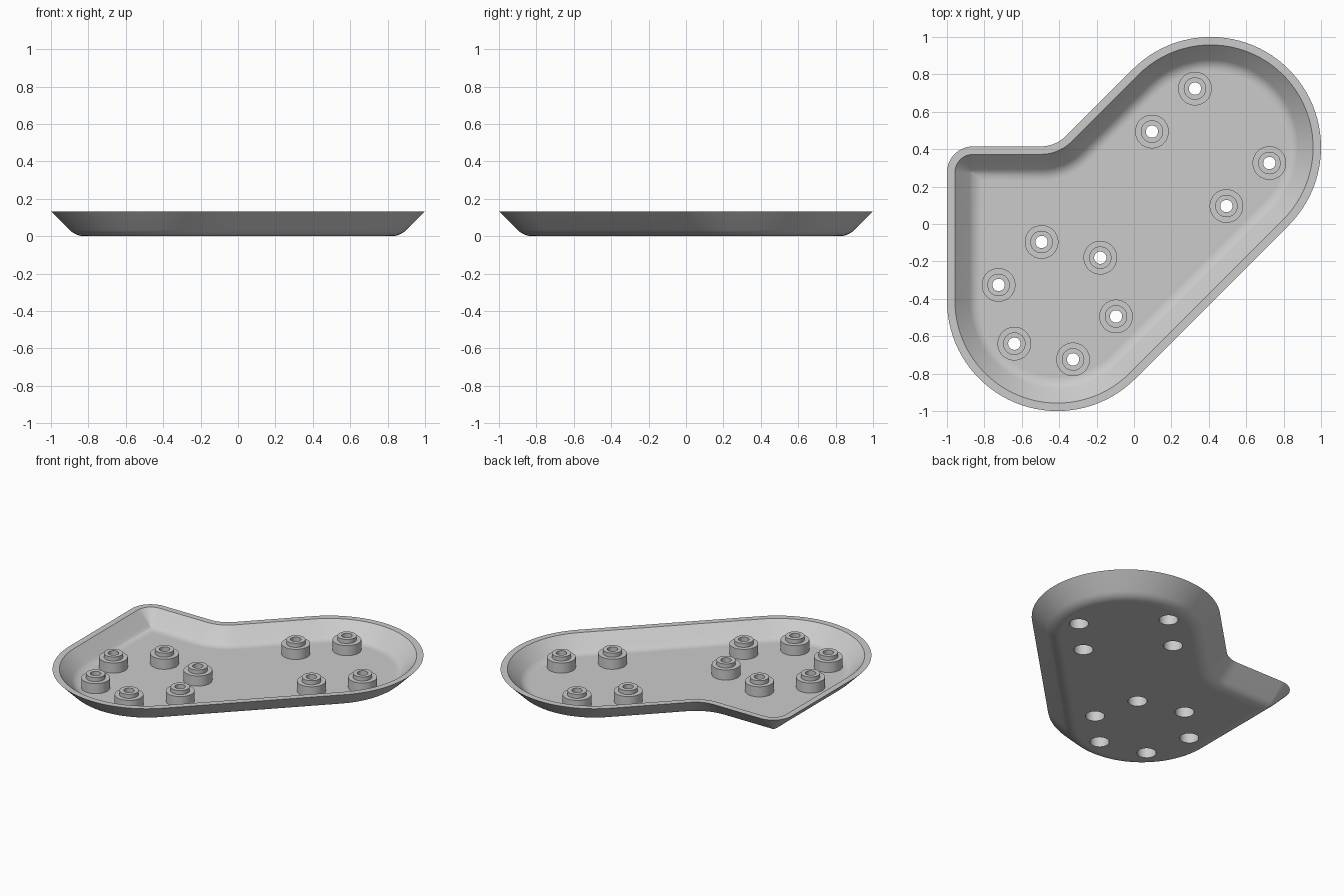
import bpy, bmesh, math
from math import radians, cos, sin

if "Cube" in bpy.data.objects:
    bpy.data.objects.remove(bpy.data.objects["Cube"])

# Overall sizes
C, R = 0.41, 0.59             # lobe centre offset and radius
BACK = 0.415                  # back edge of the square corner
CORNER_R, INNER_R = 0.14, 0.19
HEIGHT, FLOOR = 0.133, 0.03
BEND = 0.113                  # outer bend radius between floor and wall
BORE, HOLE = 0.06, 0.033      # recess under each boss, screw hole
SEGS = 40

grey = bpy.data.materials.new("light grey")
grey.use_nodes = True
grey.diffuse_color = (0.6, 0.6, 0.6, 1)
grey.node_tree.nodes["Principled BSDF"].inputs["Base Color"].default_value = (0.6, 0.6, 0.6, 1)


def arc(cx, cy, r, a0, a1, n):
    """Points on an arc, angles in degrees."""
    angles = [radians(a0 + (a1 - a0) * i / n) for i in range(n + 1)]
    return [(cx + r * cos(a), cy + r * sin(a)) for a in angles]


def outline(d):
    """Tray outline moved inward by d."""
    bend_x = BACK - R * math.sqrt(2) - INNER_R * math.tan(radians(22.5))
    k = max(CORNER_R, d)
    return (arc(C, C, R - d, -45, 135, 48)
            + arc(bend_x, BACK + INNER_R, INNER_R + d, -45, -90, 10)
            + arc(-C - R + k, BACK - k, k - d, 90, 180, 16)
            + arc(-C, -C, R - d, 180, 315, 36))


def finish(bm, name):
    """Turn a bmesh into a smooth-shaded grey object."""
    mesh = bpy.data.meshes.new(name)
    bm.to_mesh(mesh)
    bm.free()
    mesh.materials.append(grey)
    ob = bpy.data.objects.new(name, mesh)
    bpy.context.collection.objects.link(ob)
    bpy.ops.object.select_all(action='DESELECT')
    ob.select_set(True)
    bpy.context.view_layer.objects.active = ob
    bpy.ops.object.shade_smooth_by_angle(angle=radians(30))
    return ob


def skin(bm, loops, close=False):
    """Join equal closed point loops with quads."""
    rings = [[bm.verts.new(p) for p in loop] for loop in loops]
    if close:
        rings.append(rings[0])
    for a, b in zip(rings, rings[1:]):
        for i in range(len(a)):
            j = (i + 1) % len(a)
            bm.faces.new((a[i], a[j], b[j], b[i]))


def circle(cx, cy, r, z):
    return [(x, y, z) for x, y in arc(cx, cy, r, 0, 360, SEGS)[:-1]]


# Boss positions: six around the front lobe, four around the back lobe
bosses = [(s * C + 0.325 * cos(radians(a)), s * C + 0.325 * sin(radians(a)))
          for s, angles in ((-1, (-135, -75, -15, 45, 105, 165)),
                            (1, (-75, -15, 105, 165)))
          for a in angles]

# Wall section: inner bend, flat rim, outer bend, as (inset, height)
bend_d = HEIGHT - (HEIGHT - BEND * math.tan(radians(22.5))) + HEIGHT
rim = FLOOR * math.sqrt(2)
inner = arc(bend_d, BEND, BEND - FLOOR, 270, 225, 6)
outer = arc(bend_d, BEND, BEND, 225, 270, 6)
section = inner + [(rim, HEIGHT), (0, HEIGHT)] + outer

# Tray: wall, bored holes, then the floor's two sides filled around the holes
bm = bmesh.new()
skin(bm, [[(x, y, z) for x, y in outline(d)] for d, z in section])
bmesh.ops.remove_doubles(bm, verts=bm.verts, dist=1e-5)
for x, y in bosses:
    skin(bm, [circle(x, y, BORE, 0), circle(x, y, BORE, FLOOR)])
for z in (0, FLOOR):
    edges = [e for e in bm.edges if len(e.link_faces) == 1
             and all(abs(v.co.z - z) < 1e-4 for v in e.verts)]
    bmesh.ops.triangle_fill(bm, use_beauty=True, use_dissolve=False,
                            edges=edges, normal=(0, 0, 1))
bmesh.ops.recalc_face_normals(bm, faces=bm.faces)
tray = finish(bm, "tray")
for p in tray.data.polygons:
    if abs(p.normal.z) > 0.9999:
        p.use_smooth = False

# Stepped hollow bosses with a screw hole
boss_section = [(0.09, FLOOR), (0.09, 0.10), (0.06, 0.10), (0.06, 0.128),
                (HOLE, 0.128), (HOLE, 0.075), (BORE, 0.075), (BORE, FLOOR)]
for i, (x, y) in enumerate(bosses):
    bm = bmesh.new()
    skin(bm, [circle(x, y, r, z) for r, z in boss_section], close=True)
    bmesh.ops.recalc_face_normals(bm, faces=bm.faces)
    finish(bm, f"mount_boss_{i + 1}")
